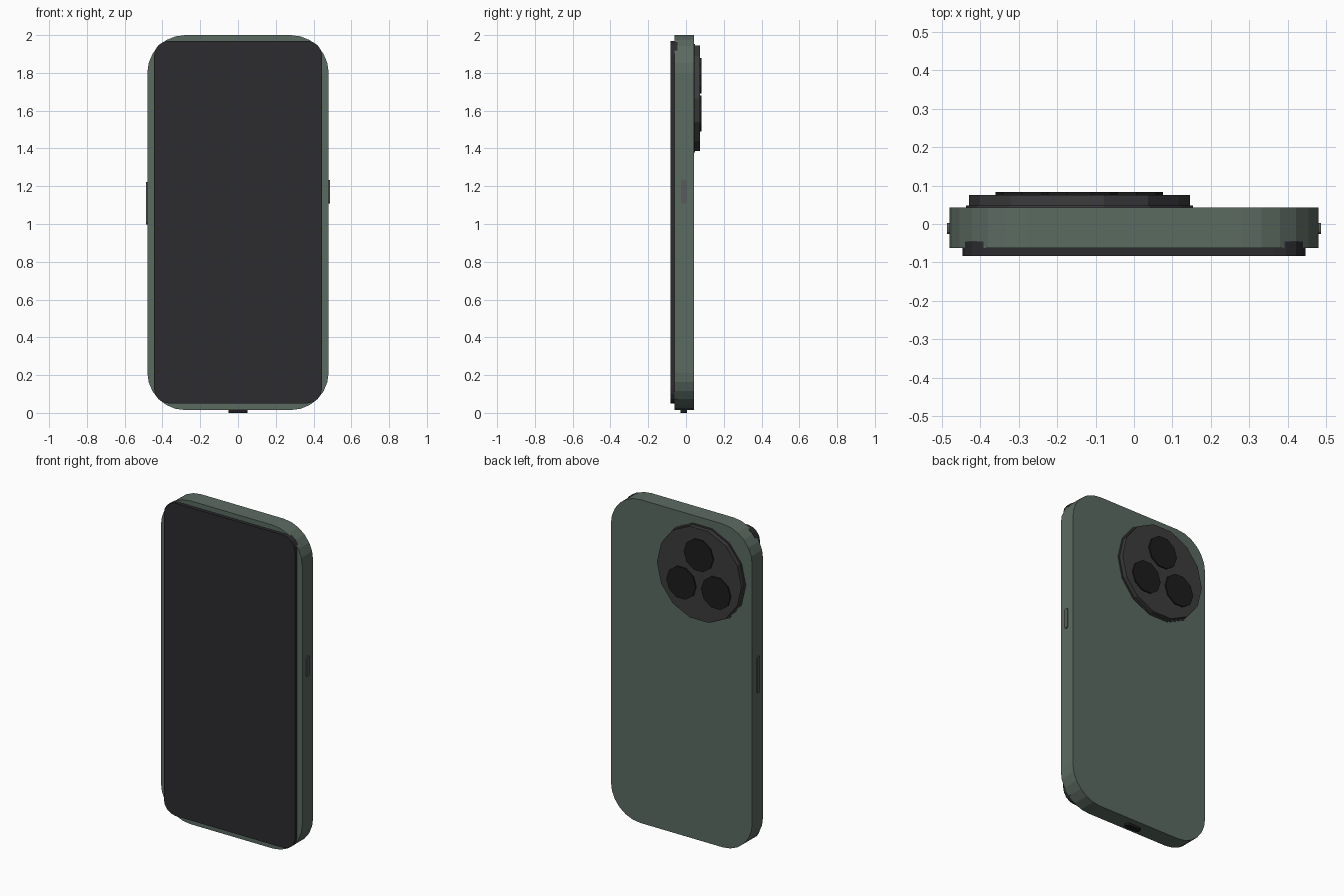
import bpy, bmesh
from math import sin, cos, pi

if "Cube" in bpy.data.objects:
    bpy.data.objects.remove(bpy.data.objects["Cube"])


def material(name, rgb):
    m = bpy.data.materials.new(name)
    m.diffuse_color = (*rgb, 1)
    m.use_nodes = True
    m.node_tree.nodes["Principled BSDF"].inputs["Base Color"].default_value = m.diffuse_color
    return m


GREEN = material("green_metal", (0.105, 0.145, 0.120))
GLASS = material("dark_glass", (0.025, 0.025, 0.028))
PLATE = material("camera_grey", (0.045, 0.045, 0.048))
BLACK = material("lens_black", (0.012, 0.012, 0.012))
STEEL = material("button_grey", (0.10, 0.105, 0.10))


def rounded_rect(cu, cv, hu, hv, r, seg):
    """Outline of a rounded rectangle, counter-clockwise."""
    pts = []
    for i, (su, sv) in enumerate([(1, 1), (-1, 1), (-1, -1), (1, -1)]):
        for k in range(seg + 1):
            a = (i + k / seg) * pi / 2
            pts.append((cu + su * (hu - r) + r * cos(a),
                        cv + sv * (hv - r) + r * sin(a)))
    return pts


def polygon(cu, cv, r, sides):
    return [(cu + r * cos(2 * pi * k / sides), cv + r * sin(2 * pi * k / sides))
            for k in range(sides)]


def prism(name, outline, axis, lo, hi, mat):
    """Extrude an outline along x (uses y,z), y (uses x,z) or z (uses x,y)."""
    place = {"x": lambda u, v, d: (d, u, v),
             "y": lambda u, v, d: (u, d, v),
             "z": lambda u, v, d: (u, v, d)}[axis]
    bm = bmesh.new()
    a = [bm.verts.new(place(u, v, lo)) for u, v in outline]
    b = [bm.verts.new(place(u, v, hi)) for u, v in outline]
    bm.faces.new(a)
    bm.faces.new(b)
    n = len(a)
    for i in range(n):
        j = (i + 1) % n
        bm.faces.new((a[i], a[j], b[j], b[i]))
    bmesh.ops.recalc_face_normals(bm, faces=bm.faces)
    me = bpy.data.meshes.new(name)
    bm.to_mesh(me)
    bm.free()
    me.materials.append(mat)
    ob = bpy.data.objects.new(name, me)
    bpy.context.collection.objects.link(ob)
    return ob


# Body shell and the screen slab set into its front
prism("body", rounded_rect(0, 1.0075, 0.48, 0.9925, 0.2, 6), "y", -0.062, 0.043, GREEN)
prism("screen", rounded_rect(0, 1.01, 0.445, 0.96, 0.08, 4), "y", -0.083, -0.045, GLASS)

# Camera island: thin rim, raised plate and three lenses
CX, CZ = -0.142, 1.665
prism("camera_rim", polygon(CX, CZ, 0.295, 14), "y", 0.035, 0.048, PLATE)
prism("camera_plate", polygon(CX, CZ, 0.287, 14), "y", 0.04, 0.075, PLATE)
for i, (dx, dz) in enumerate([(0, 0.12), (-0.118, -0.08), (0.118, -0.08)]):
    prism(f"camera_lens_{i + 1}", polygon(CX + dx, CZ + dz, 0.1, 10), "y", 0.06, 0.083, BLACK)

# Side buttons
prism("power_button", rounded_rect(-0.012, 1.17, 0.014, 0.062, 0.01, 3), "x", 0.46, 0.486, STEEL)
prism("volume_button", rounded_rect(-0.012, 1.11, 0.014, 0.112, 0.01, 3), "x", -0.486, -0.46, STEEL)

# Charging port on the underside
prism("charging_port", rounded_rect(0, -0.013, 0.05, 0.017, 0.012, 3), "z", 0.0, 0.03, BLACK)
